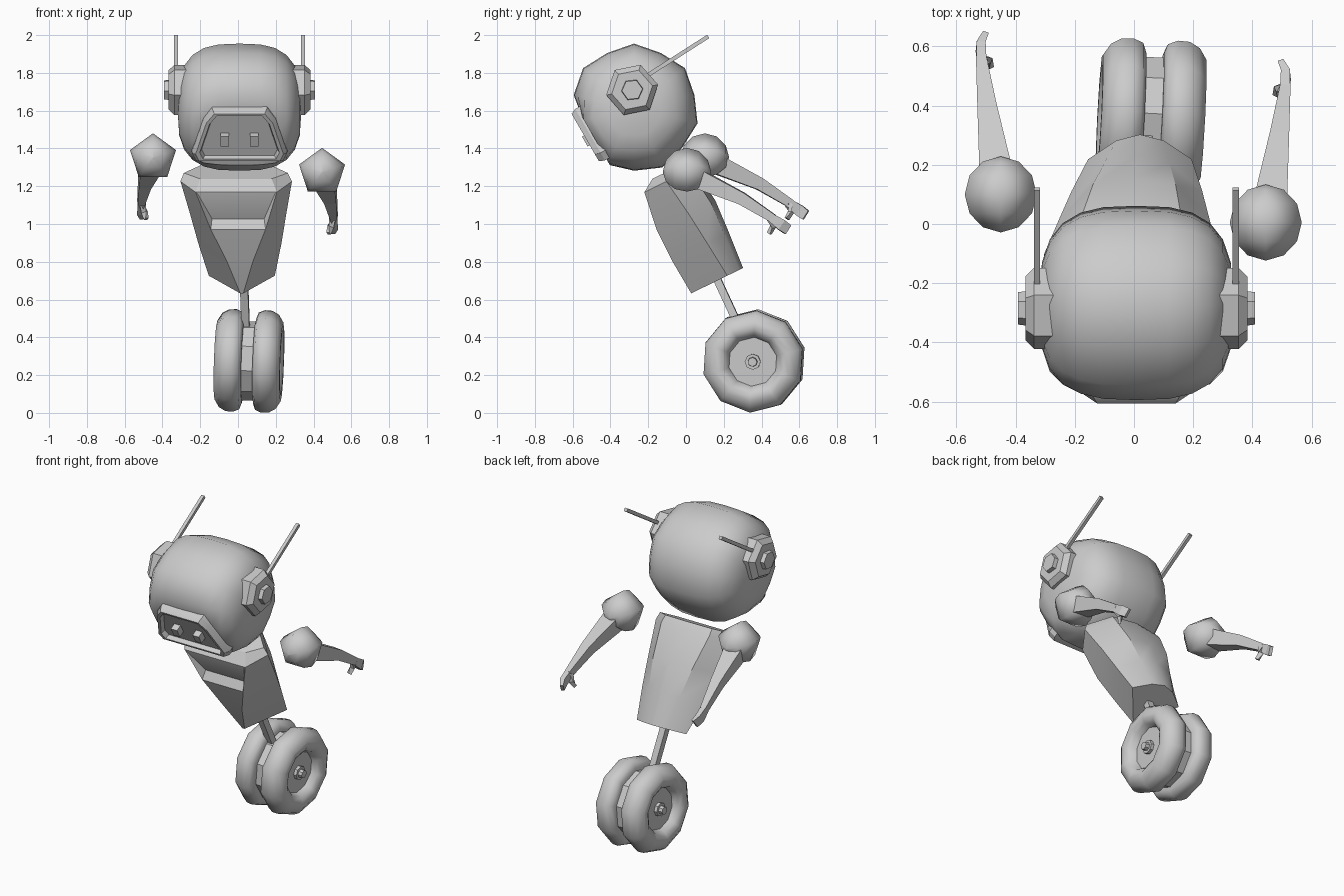
import bpy, bmesh, math
from mathutils import Vector, Matrix

if "Cube" in bpy.data.objects:
    bpy.data.objects.remove(bpy.data.objects["Cube"])

grey = bpy.data.materials.new("light_grey")
grey.diffuse_color = (0.6, 0.6, 0.6, 1)
grey.use_nodes = True
grey.node_tree.nodes["Principled BSDF"].inputs["Base Color"].default_value = grey.diffuse_color


def finish(name, bm, smooth=None, matrix=None):
    """Turn a bmesh into a named object."""
    if matrix is not None:
        bm.transform(matrix)
    bmesh.ops.remove_doubles(bm, verts=bm.verts, dist=1e-5)
    bmesh.ops.recalc_face_normals(bm, faces=bm.faces)
    me = bpy.data.meshes.new(name)
    bm.to_mesh(me)
    bm.free()
    me.materials.append(grey)
    ob = bpy.data.objects.new(name, me)
    bpy.context.collection.objects.link(ob)
    if smooth:
        bpy.ops.object.select_all(action='DESELECT')
        ob.select_set(True)
        bpy.context.view_layer.objects.active = ob
        bpy.ops.object.shade_smooth_by_angle(angle=math.radians(smooth))
    return ob


def loft(rings, caps=True):
    """Skin a list of rings that have equal point counts."""
    bm = bmesh.new()
    vs = [[bm.verts.new(p) for p in r] for r in rings]
    n = len(vs[0])
    for a, b in zip(vs, vs[1:]):
        for i in range(n):
            j = (i + 1) % n
            bm.faces.new((a[i], a[j], b[j], b[i]))
    if caps:
        bm.faces.new(vs[0])
        bm.faces.new(vs[-1])
    return bm


def lathe_x(profile, n, phase=0.0, dent=1.0):
    """Spin (x, radius) points around the x axis."""
    rings = []
    for x, r in profile:
        ring = []
        for i in range(n):
            a = phase + 2 * math.pi * i / n
            k = r * (dent if i % 2 else 1)
            ring.append((x, k * math.cos(a), k * math.sin(a)))
        rings.append(ring)
    return loft(rings)


def tube(points, sizes):
    """Rectangular bar along a path; sizes are (width, height)."""
    pts = [Vector(p) for p in points]
    rings = []
    for i, p in enumerate(pts):
        d = (pts[min(i + 1, len(pts) - 1)] - pts[max(i - 1, 0)]).normalized()
        side = d.cross(Vector((0, 0, 1))).normalized()
        up = side.cross(d)
        w, h = sizes[i][0] / 2, sizes[i][1] / 2
        rings.append([p + side * w * a + up * h * b
                      for a, b in ((-1, -1), (1, -1), (1, 1), (-1, 1))])
    return loft(rings)


def frame(origin, x, y, z):
    m = Matrix((x, y, z)).transposed().to_4x4()
    m.translation = Vector(origin)
    return m


# Head: squarish rounded shell, flattened where the face sits
HEAD = Vector((0.008, -0.275, 1.61))
face_n = Vector((0, -0.866, -0.5))
profile = []
for i in range(13):
    t = math.cos(math.pi * i / 12)
    x = math.copysign(abs(t) ** 0.8, t)
    profile.append((0.328 * x, max(0.004, 0.345 * (1 - abs(x) ** 3) ** (1 / 3))))
bm = lathe_x(profile, 14, math.pi / 2, 0.95)
for v in bm.verts:
    d = v.co.dot(face_n)
    if d > 0.26:
        v.co -= face_n * (d - 0.26)
finish("head", bm, 40, Matrix.Translation(HEAD))

# Face frame: raised rim with a sunken visor and two eyes
FACE = frame(HEAD, Vector((1, 0, 0)), Vector((0, -0.5, 0.866)), face_n)
outline = [(-.245, -.07), (-.225, -.115), (.225, -.115), (.245, -.07),
           (.185, .13), (.14, .19), (-.14, .19), (-.185, .13)]


def face_ring(scale, depth):
    return [(x * scale, 0.035 + (y - 0.035) * scale - 0.04, depth) for x, y in outline]


finish("face_frame", loft([face_ring(1.04, .20), face_ring(1.03, .27), face_ring(.95, .30),
                           face_ring(.86, .30), face_ring(.82, .272)]), 25, FACE)
for s, side in ((-1, "left"), (1, "right")):
    bm = bmesh.new()
    bmesh.ops.create_cube(bm, size=1, matrix=Matrix.Translation((.077 * s, -.02, .29))
                          @ Matrix.Diagonal((.045, .06, .045, 1)))
    finish(side + "_eye", bm, None, FACE)

# Ears with knobs and swept-back antennae
for s, side in ((-1, "left"), (1, "right")):
    mirror = Matrix.Translation((.008, -.285, 1.71)) @ Matrix.Diagonal((s, 1, 1, 1))
    finish(side + "_ear", lathe_x([(.25, .14), (.345, .14), (.375, .11)], 6, .2), None, mirror)
    finish(side + "_ear_knob", lathe_x([(.36, .06), (.40, .055)], 6, .1), None, mirror)
    finish(side + "_antenna", tube([(.336, .07, .07), (.336, .403, .283)],
                                   [(.021, .021)] * 2), None, mirror)

# Torso: lofted shell leaning forward, with a sunken belly panel
BODY = frame((0.02, .165, .70), Vector((1, 0, 0)), Vector((0, .898, .44)), Vector((0, -.44, .898)))


def body_ring(h, front_w, front_e, side_w, side_e, back_w, back_e):
    lean = -0.05 * h
    return [(x + lean, e, h) for x, e in (
        (-front_w, front_e), (front_w, front_e), (side_w, side_e),
        (back_w, back_e * .85), (0, back_e), (-back_w, back_e * .85), (-side_w, side_e))]


bm = loft([body_ring(0, .008, -.153, .175, .06, .08, .153),
           body_ring(.20, .07, -.168, .22, .04, .11, .168),
           body_ring(.385, .145, -.169, .255, .02, .14, .178),
           body_ring(.59, .215, -.14, .295, -.01, .17, .15),
           body_ring(.635, .19, -.07, .275, .0, .165, .135)])
bm.normal_update()
panel = min((f for f in bm.faces if len(f.verts) == 4
             and .45 < f.calc_center_median().z < .52), key=lambda f: f.calc_center_median().y)
bmesh.ops.inset_individual(bm, faces=[panel], thickness=.012)
low = sorted(panel.verts, key=lambda v: v.co.z)[:2]
for v in low:
    v.co += Vector((0, .045, .03))
finish("torso", bm, 32, BODY)

# Shoulders, arms and claws
for s, side, centre in ((-1, "left", (-.45, .10, 1.352)), (1, "right", (.445, .005, 1.275))):
    at = Matrix.Translation(centre)
    arm = at @ Matrix.Diagonal((s, 1, 1, 1))
    R = .128
    ball = [(R * math.cos(math.pi * i / 6), max(.002, R * math.sin(math.pi * i / 6)))
            for i in range(7)]
    turn = Matrix.Rotation(math.pi / 2, 4, 'Z')
    finish(side + "_shoulder", lathe_x(ball, 5, math.pi / 2), 75, at @ turn)
    finish(side + "_arm", tube([(.015, .07, -.04), (.045, .29, -.14), (.065, .455, -.245)],
                               [(.11, .10), (.065, .065), (.035, .045)]), None, arm)
    finish(side + "_finger", tube([(.065, .445, -.24), (.068, .50, -.28), (.055, .535, -.305)],
                                  [(.035, .045), (.03, .06), (.02, .055)]), None, arm)
    finish(side + "_thumb", tube([(.06, .445, -.25), (.045, .455, -.29), (.035, .435, -.325)],
                                 [(.025, .04), (.022, .03), (.018, .022)]), None, arm)

# Twin wheels on a shared hub, slightly turned and tilted
WHEEL = (Matrix.Translation((.058, .36, .275)) @ Matrix.Rotation(math.radians(-3), 4, 'Z')
         @ Matrix.Rotation(math.radians(2), 4, 'Y'))
tyre = [(.03, .10), (.03, .225), (.042, .258), (.075, .272), (.115, .270), (.15, .25),
        (.175, .21), (.175, .175), (.155, .145), (.12, .13)]
for s, side in ((-1, "left"), (1, "right")):
    m = WHEEL @ Matrix.Diagonal((s, 1, 1, 1))
    finish(side + "_wheel", lathe_x(tyre, 10, .25), 50, m)
    finish(side + "_axle_cap", lathe_x([(.11, .042), (.14, .042), (.14, .026), (.165, .024)], 8),
           None, m)
finish("hub", lathe_x([(-.045, .21), (.045, .21)], 10, .25), None, WHEEL)

# Strut joining torso and hub
finish("strut", tube([(.03, .15, .74), (.045, .34, .33)], [(.042, .04)] * 2))
